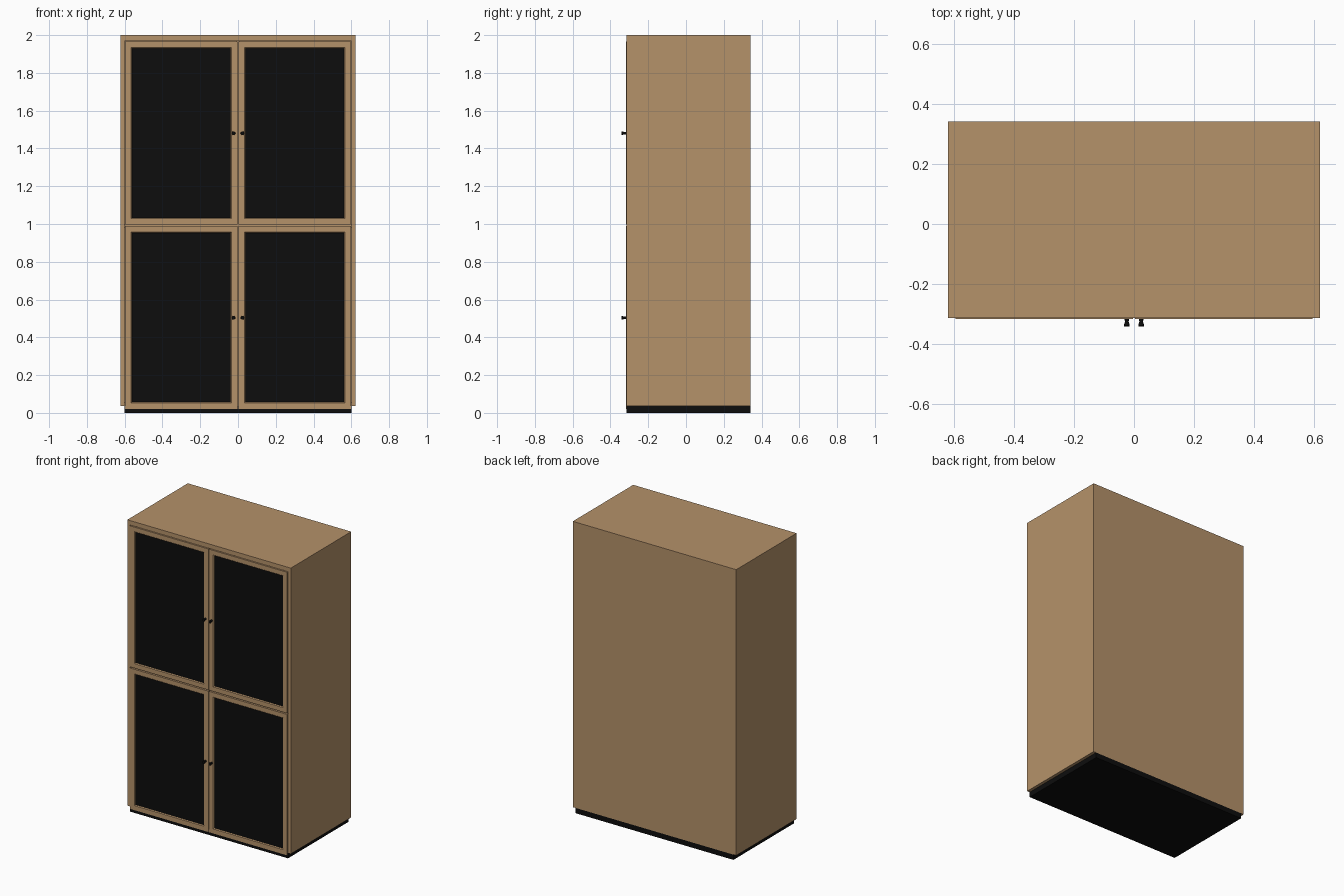
import bpy, bmesh, math
from mathutils import Matrix, Vector

if "Cube" in bpy.data.objects:
    bpy.data.objects.remove(bpy.data.objects["Cube"])


def material(name, rgb):
    m = bpy.data.materials.new(name)
    m.diffuse_color = (*rgb, 1.0)
    m.use_nodes = True
    m.node_tree.nodes["Principled BSDF"].inputs["Base Color"].default_value = m.diffuse_color
    return m


WOOD = material("oak wood", (0.462, 0.287, 0.144))
BLACK = material("matte black", (0.004, 0.004, 0.004))

W, FRONT, BACK, TOP, BASE, T = 0.621, -0.314, 0.342, 2.0, 0.036, 0.021


def finish(name, bm, mats):
    me = bpy.data.meshes.new(name)
    bm.to_mesh(me)
    bm.free()
    for m in mats:
        me.materials.append(m)
    ob = bpy.data.objects.new(name, me)
    bpy.context.collection.objects.link(ob)
    return ob


def box_mesh(x0, x1, y0, y1, z0, z1):
    bm = bmesh.new()
    mat = Matrix.Translation(((x0 + x1) / 2, (y0 + y1) / 2, (z0 + z1) / 2)) \
        @ Matrix.Diagonal((x1 - x0, y1 - y0, z1 - z0, 1))
    bmesh.ops.create_cube(bm, size=1, matrix=mat)
    bm.normal_update()
    return bm


def box(name, mat, *dims):
    return finish(name, box_mesh(*dims), [mat])


# carcass panels
inner = W - T
box("left_side", WOOD, -W, -inner, FRONT, BACK, BASE, TOP)
box("right_side", WOOD, inner, W, FRONT, BACK, BASE, TOP)
box("top_panel", WOOD, -inner, inner, FRONT, BACK, TOP - 0.03, TOP)
box("back_panel", WOOD, -inner, inner, BACK - 0.02, BACK, BASE, TOP - 0.03)
box("bottom_panel", WOOD, -inner, inner, FRONT + 0.021, BACK - 0.02, BASE, BASE + 0.02)
box("middle_shelf", WOOD, -inner, inner, FRONT + 0.021, BACK - 0.02, 0.98, 1.0)
box("centre_divider_lower", WOOD, -0.01, 0.01, FRONT + 0.021, BACK - 0.02, BASE + 0.02, 0.98)
box("centre_divider_upper", WOOD, -0.01, 0.01, FRONT + 0.021, BACK - 0.02, 1.0, TOP - 0.03)

# plinth
box("plinth", BLACK, -inner, inner, FRONT, BACK, 0.0, BASE)


# framed door with a recessed dark panel
def door(name, x0, x1, z0, z1):
    bm = box_mesh(x0, x1, FRONT - 0.004, FRONT + 0.018, z0, z1)
    face = min(bm.faces, key=lambda f: f.normal.y)
    bmesh.ops.inset_region(bm, faces=[face], thickness=0.031, use_even_offset=True)
    bmesh.ops.inset_region(bm, faces=[face], thickness=0.005, depth=-0.006,
                           use_even_offset=True)
    face.material_index = 1
    finish(name, bm, [WOOD, BLACK])


# flared knob: lathed profile of (radius, distance from door)
def knob(name, x, z):
    bm = bmesh.new()
    profile = [(0.007, -0.002), (0.007, 0.004), (0.006, 0.008),
               (0.009, 0.018), (0.010, 0.021), (0.009, 0.024)]
    n = 20
    rings = []
    for r, d in profile:
        rings.append([bm.verts.new((x + r * math.cos(2 * math.pi * i / n),
                                    FRONT - 0.004 - d,
                                    z + r * math.sin(2 * math.pi * i / n)))
                      for i in range(n)])
    for a, b in zip(rings, rings[1:]):
        for i in range(n):
            j = (i + 1) % n
            bm.faces.new((a[i], a[j], b[j], b[i]))
    bm.faces.new(rings[0])
    bm.faces.new(rings[-1])
    bmesh.ops.recalc_face_normals(bm, faces=bm.faces[:])
    ob = finish(name, bm, [BLACK])
    bpy.context.view_layer.objects.active = ob
    ob.select_set(True)
    bpy.ops.object.shade_smooth_by_angle(angle=math.radians(35))
    ob.select_set(False)


for level, z0, z1, kz in (("lower", 0.021, 0.989, 0.503), ("upper", 0.997, 1.966, 1.481)):
    for side, s in (("left", -1), ("right", 1)):
        xs = sorted((s * 0.003, s * 0.597))
        door(f"{level}_{side}_door", xs[0], xs[1], z0, z1)
        knob(f"{level}_{side}_knob", s * 0.024, kz)
